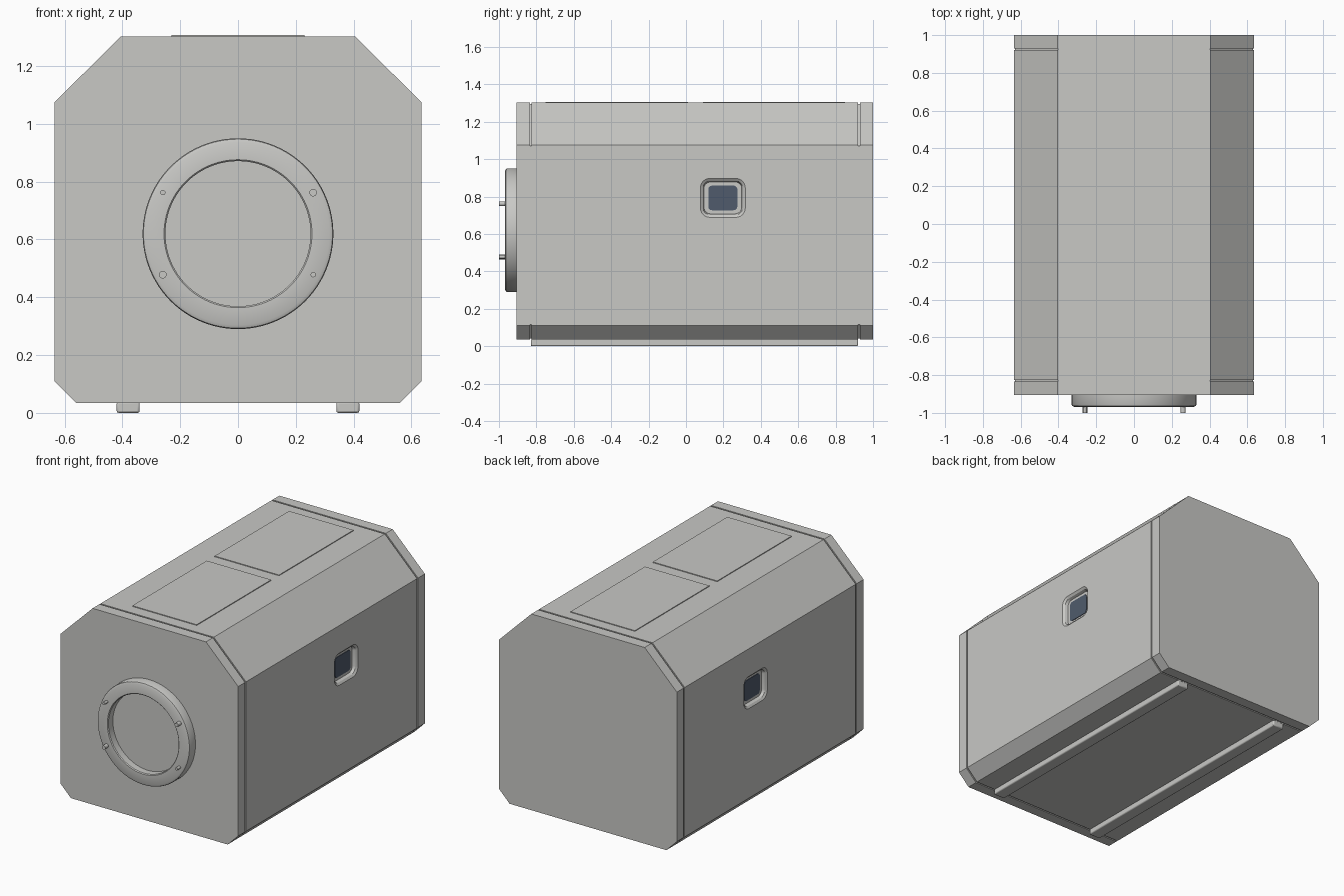
import bpy, bmesh, math

cube = bpy.data.objects.get("Cube")
if cube:
    bpy.data.objects.remove(cube, do_unlink=True)


def material(name, rgb):
    m = bpy.data.materials.new(name)
    m.use_nodes = True
    m.diffuse_color = (*rgb, 1)
    m.node_tree.nodes["Principled BSDF"].inputs["Base Color"].default_value = (*rgb, 1)
    return m


GREY = material("light grey", (0.58, 0.58, 0.56))
GLASS = material("dark blue glass", (0.08, 0.105, 0.15))


def finish(obj):
    bpy.ops.object.select_all(action='DESELECT')
    obj.select_set(True)
    bpy.context.view_layer.objects.active = obj
    bpy.ops.object.shade_smooth_by_angle(angle=math.radians(30))


def loft(name, loops, mat=GREY):
    """Closed solid skinned through loops of equal length, capped at both ends."""
    bm = bmesh.new()
    rows = [[bm.verts.new(p) for p in loop] for loop in loops]
    n = len(rows[0])
    for a, b in zip(rows, rows[1:]):
        for i in range(n):
            j = (i + 1) % n
            bm.faces.new((a[i], a[j], b[j], b[i]))
    bm.faces.new(rows[0])
    bm.faces.new(rows[-1])
    bmesh.ops.recalc_face_normals(bm, faces=bm.faces)
    mesh = bpy.data.meshes.new(name)
    bm.to_mesh(mesh)
    bm.free()
    mesh.materials.append(mat)
    obj = bpy.data.objects.new(name, mesh)
    bpy.context.collection.objects.link(obj)
    finish(obj)
    return obj


def circle(x, y, z, r, n):
    angles = [math.tau * i / n for i in range(n)]
    return [(x + r * math.cos(a), y, z + r * math.sin(a)) for a in angles]


def rounded_rect(x, y, z, hy, hz, r, steps=6):
    """Rounded rectangle in a plane of constant x."""
    pts = []
    for q, (sy, sz) in enumerate(((1, 1), (-1, 1), (-1, -1), (1, -1))):
        for k in range(steps + 1):
            a = math.pi / 2 * (q + k / steps)
            pts.append((x, y + sy * (hy - r) + r * math.cos(a),
                        z + sz * (hz - r) + r * math.sin(a)))
    return pts


def box(name, x0, x1, y0, y1, z0, z1, bevel=0):
    obj = loft(name, [[(x0, y0, z), (x1, y0, z), (x1, y1, z), (x0, y1, z)] for z in (z0, z1)])
    if bevel:
        mod = obj.modifiers.new("rounded edges", 'BEVEL')
        mod.width, mod.segments = bevel, 2
    return obj


# Body: chamfered profile along y with two shallow seam grooves
HALF, BOTTOM, TOP = 0.635, 0.035, 1.302
MID = (BOTTOM + TOP) / 2
side = [(0.56, BOTTOM), (HALF, 0.11), (HALF, 1.075), (0.405, TOP)]
profile = side + [(-x, z) for x, z in reversed(side)]


def section(y, depth=0.0):
    s = 1 - depth / HALF
    return [(x * s, y, MID + (z - MID) * s) for x, z in profile]


FRONT, BACK = -0.905, 1.0
sections = [section(FRONT)]
for seam in (-0.83, 0.925):
    a, b = seam - 0.005, seam + 0.005
    sections += [section(a), section(a, 0.006), section(b, 0.006), section(b)]
sections.append(section(BACK))
body = loft("body", sections)

# Side windows: tapered recess cut into each side, with a thin pane inside
WY, WZ, DEPTH = 0.197, 0.793, 0.028
for name, s in (("left", 1), ("right", -1)):
    steps = ((-0.02, 0.12, 0.104, 0.05), (0.0, 0.12, 0.104, 0.05),
             (0.01, 0.107, 0.091, 0.04), (DEPTH, 0.101, 0.085, 0.035))
    cutter = loft(name + "_window_cutter",
                  [rounded_rect(s * (HALF - d), WY, WZ, hy, hz, r) for d, hy, hz, r in steps])
    cutter.hide_render = True
    mod = body.modifiers.new(name + " recess", 'BOOLEAN')
    mod.operation, mod.solver, mod.object = 'DIFFERENCE', 'EXACT', cutter
    bpy.context.view_layer.objects.active = body
    bpy.ops.object.modifier_apply(modifier=mod.name)
    bpy.data.objects.remove(cutter, do_unlink=True)
    loft(name + "_window_pane",
         [rounded_rect(s * (HALF - d), WY, WZ, 0.078, 0.066, 0.02, 3)
          for d in (DEPTH + 0.003, DEPTH - 0.004)], GLASS)
finish(body)

# Front docking ring with a recessed centre
CZ = 0.62
ring = [(0.33, FRONT + 0.005), (0.33, -0.956), (0.327, -0.963), (0.316, -0.968),
        (0.256, -0.968), (0.251, -0.963), (0.251, -0.918)]
loft("docking_ring", [circle(0, y, CZ, r, 96) for r, y in ring])

# Guide pins, thick and thin on opposite diagonals
for sx in (-1, 1):
    for sz in (-1, 1):
        r = 0.013 if sx == sz else 0.009
        loft("guide_pin", [circle(sx * 0.26, y, CZ + sz * 0.142, r, 20)
                           for y in (-0.96, -1.0)])

# Raised roof panels
for name, y0, y1 in (("front_roof_panel", -0.75, 0.01), ("rear_roof_panel", 0.09, 0.85)):
    box(name, -0.23, 0.23, y0, y1, TOP - 0.005, TOP + 0.005)

# Base rails
for name, s in (("left_rail", 1), ("right_rail", -1)):
    box(name, s * 0.38 - 0.04, s * 0.38 + 0.04, -0.83, 0.92, 0, BOTTOM + 0.004, 0.007)
